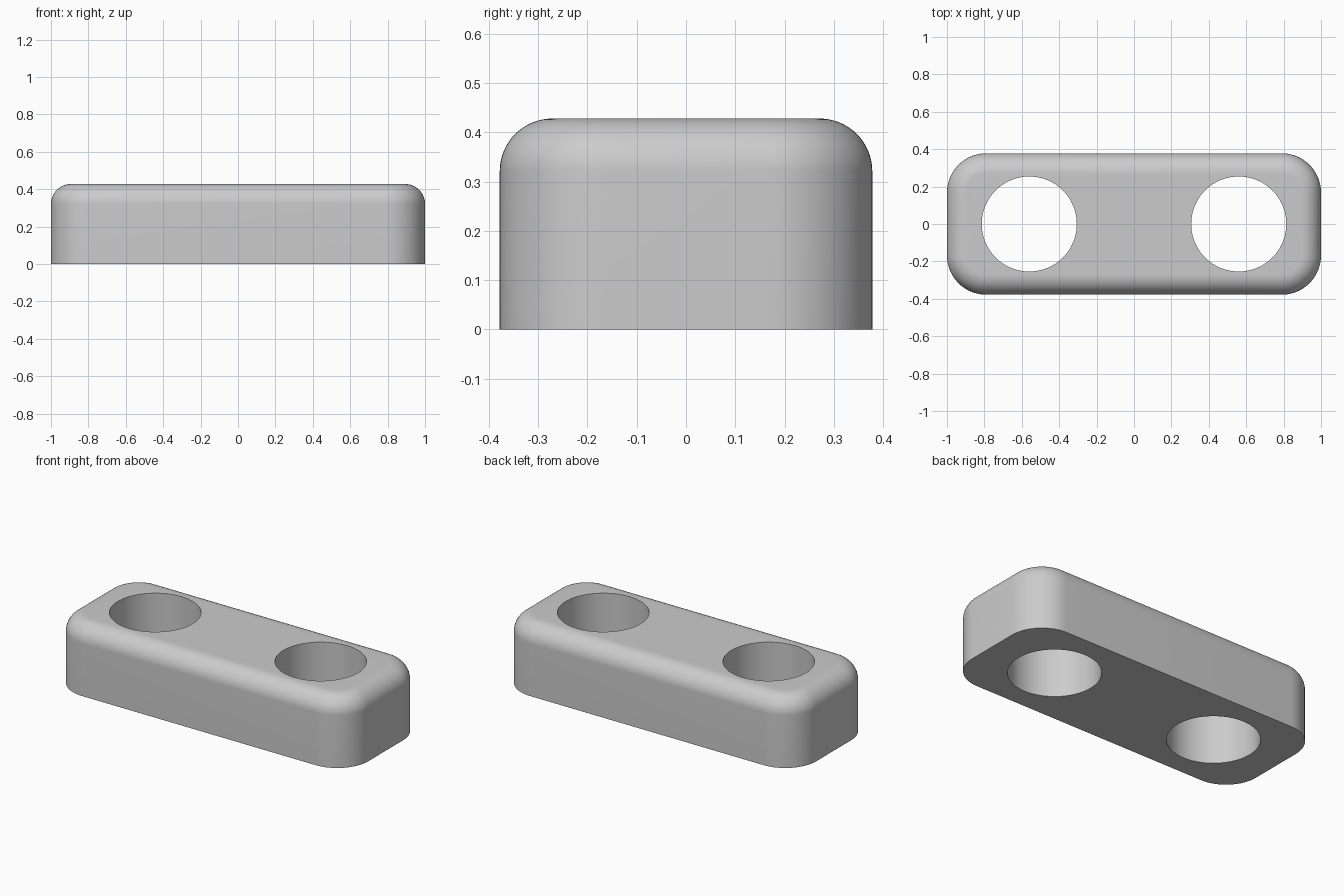
import bpy
import bmesh
from math import sin, cos, pi, radians

cube = bpy.data.objects.get("Cube")
if cube:
    bpy.data.objects.remove(cube, do_unlink=True)

HALF_X, HALF_Y, HEIGHT = 1.0, 0.378, 0.428
CORNER, FILLET = 0.21, 0.107
HOLE_X, HOLE_R = 0.56, 0.254
STEPS = 16

grey = bpy.data.materials.new("plain grey")
grey.use_nodes = True
colour = (0.6, 0.6, 0.6, 1)
grey.diffuse_color = colour
grey.node_tree.nodes["Principled BSDF"].inputs["Base Color"].default_value = colour


def outline(bm, inset, z):
    """Ring of vertices round a rounded rectangle."""
    r = CORNER - inset
    ring = []
    for k, (sx, sy) in enumerate([(1, 1), (-1, 1), (-1, -1), (1, -1)]):
        for i in range(STEPS + 1):
            a = (k + i / STEPS) * pi / 2
            ring.append(bm.verts.new((sx * (HALF_X - CORNER) + r * cos(a),
                                      sy * (HALF_Y - CORNER) + r * sin(a), z)))
    return ring


# Block: straight wall, then a quarter-round edge up to the top
bm = bmesh.new()
rings = [outline(bm, 0, 0)]
for i in range(STEPS + 1):
    a = i / STEPS * pi / 2
    rings.append(outline(bm, FILLET * (1 - cos(a)), HEIGHT - FILLET * (1 - sin(a))))
for low, high in zip(rings, rings[1:]):
    for i in range(len(low)):
        j = (i + 1) % len(low)
        bm.faces.new((low[i], low[j], high[j], high[i]))
bm.faces.new(rings[0][::-1])
bm.faces.new(rings[-1])
mesh = bpy.data.meshes.new("block")
bm.to_mesh(mesh)
bm.free()
mesh.materials.append(grey)
block = bpy.data.objects.new("block", mesh)
bpy.context.collection.objects.link(block)

# Two round through holes
for side, name in ((-1, "right_hole_cutter"), (1, "left_hole_cutter")):
    bpy.ops.mesh.primitive_cylinder_add(vertices=96, radius=HOLE_R, depth=1,
                                        location=(side * HOLE_X, 0, HEIGHT / 2))
    cutter = bpy.context.object
    cutter.name = name
    cutter.data.materials.append(grey)
    cut = block.modifiers.new(name, "BOOLEAN")
    cut.operation, cut.solver, cut.object = "DIFFERENCE", "EXACT", cutter
    bpy.ops.object.select_all(action="DESELECT")
    block.select_set(True)
    bpy.context.view_layer.objects.active = block
    bpy.ops.object.modifier_apply(modifier=name)
    bpy.data.objects.remove(cutter, do_unlink=True)

bpy.ops.object.shade_smooth_by_angle(angle=radians(30))
